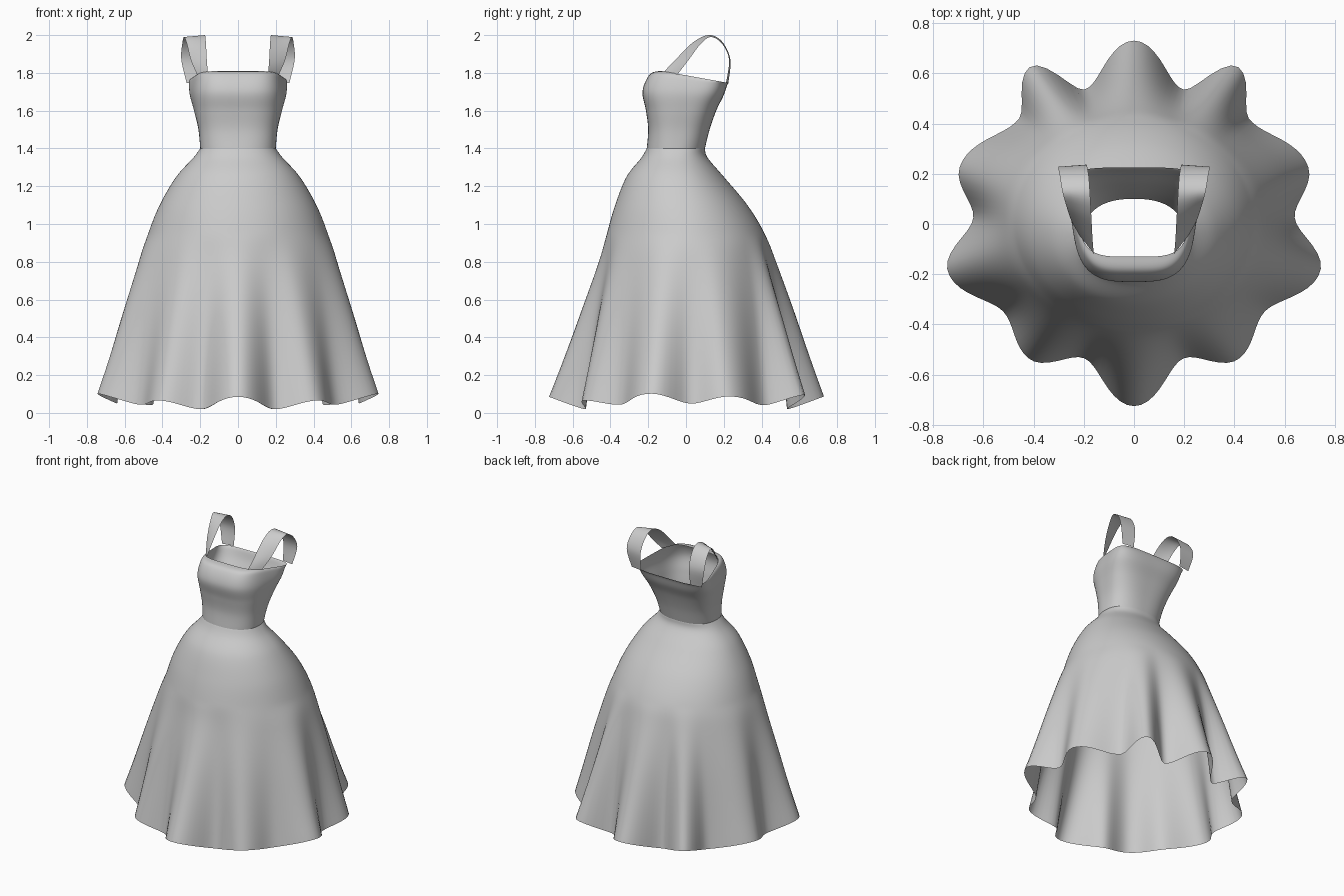
import bpy, bmesh, math

if "Cube" in bpy.data.objects:
    bpy.data.objects.remove(bpy.data.objects["Cube"])

SEG = 160


def spline(keys, steps):
    """Catmull-Rom through a list of equal-length tuples."""
    out = []
    for i in range(len(keys) - 1):
        p0, p1 = keys[max(i - 1, 0)], keys[i]
        p2, p3 = keys[i + 1], keys[min(i + 2, len(keys) - 1)]
        for j in range(steps):
            t = j / steps
            out.append(tuple(
                0.5 * (2 * b + (c - a) * t + (2 * a - 5 * b + 4 * c - d) * t * t
                       + (3 * b - a - 3 * c + d) * t ** 3)
                for a, b, c, d in zip(p0, p1, p2, p3)))
    return out + [keys[-1]]


def loft(name, rows, closed):
    """Skin consecutive rows of points into one smooth sheet."""
    bm = bmesh.new()
    grid = [[bm.verts.new(p) for p in row] for row in rows]
    n = len(rows[0])
    for a, b in zip(grid, grid[1:]):
        for i in range(n if closed else n - 1):
            k = (i + 1) % n
            bm.faces.new((a[i], a[k], b[k], b[i]))
    bmesh.ops.recalc_face_normals(bm, faces=bm.faces)
    for f in bm.faces:
        f.smooth = True
    me = bpy.data.meshes.new(name)
    bm.to_mesh(me)
    bm.free()
    ob = bpy.data.objects.new(name, me)
    bpy.context.collection.objects.link(ob)
    return ob


# Hem fold crests and hollows: angle from the front, radius
FOLDS = [(0, .725), (20.5, .57), (38, .68), (55, .625), (76, .765), (92.5, .64),
         (108, .73), (132, .62), (146.5, .75), (160, .57), (180, .73)]


def fold(theta):
    d = abs(math.degrees(theta))
    for (a, ra), (b, rb) in zip(FOLDS, FOLDS[1:]):
        if d <= b + 1e-6:
            t = (d - a) / (b - a)
            return ra + (rb - ra) * (1 - math.cos(math.pi * t)) / 2 - .63
    return .1


def ring(z, a, yf, yb, cy, n, taper, tilt):
    """One cross-section: superellipse with back flare, tilt and skirt folds."""
    s = min(max((.95 - z) / .9, 0), 1)
    pts = []
    for i in range(SEG):
        th = -math.pi + 2 * math.pi * i / SEG
        sx, cs = math.sin(th), math.cos(th)
        b = cy - yf if cs > 0 else yb - cy
        r = (abs(sx / a) ** n + abs(cs / b) ** n) ** (-1 / n)
        f = fold(th)
        r += f * s ** 1.2
        x, y = r * sx, cy - r * cs
        x *= 1 + taper * (y - cy)
        pts.append((x, y, z - tilt * y + .42 * f * s ** 3))
    return pts


# z, half width, front y, back y, centre y, squareness, taper, tilt
BODICE = [
    (1.787, .235, -.130, .225, .04, 4.5, 1.1, .18),
    (1.765, .242, -.190, .217, .02, 4.0, .9, .15),
    (1.690, .247, -.230, .198, .00, 3.4, .6, .06),
    (1.600, .230, -.212, .160, -.02, 3.0, .4, 0),
    (1.500, .209, -.200, .125, -.04, 2.7, .2, 0),
    (1.400, .200, -.208, .100, -.05, 2.4, 0, 0),
]
SKIRT = [
    BODICE[-1],
    (1.350, .237, -.237, .115, -.05, 2.2, 0, 0),
    (1.250, .327, -.315, .200, -.04, 2.1, 0, 0),
    (1.100, .415, -.375, .325, -.02, 2.05, 0, 0),
    (.950, .475, -.418, .415, 0, 2, 0, 0),
    (.800, .520, -.450, .465, 0, 2, 0, 0),
    (.500, .575, -.525, .540, 0, 2, 0, 0),
    (.045, .630, -.630, .630, 0, 2, 0, 0),
]

# Bodice and folded skirt
loft("bodice", [ring(*k) for k in spline(BODICE, 7)], True)
loft("skirt", [ring(*k) for k in spline(SKIRT, 8)], True)

# Shoulder straps: inner edge xyz, outer edge xyz, front to back
STRAP = [
    (.160, -.118, 1.805, .217, -.045, 1.792),
    (.165, -.060, 1.865, .250, .015, 1.870),
    (.170, .035, 1.960, .270, .075, 1.950),
    (.175, .120, 2.000, .285, .130, 1.990),
    (.180, .190, 1.967, .295, .190, 1.955),
    (.188, .235, 1.870, .300, .228, 1.870),
    (.190, .224, 1.747, .272, .212, 1.747),
]
for side, name in ((1, "strap_left"), (-1, "strap_right")):
    rows = []
    for k in spline(STRAP, 6):
        p, q = k[:3], k[3:]
        row = [[p[c] + (q[c] - p[c]) * t / 4 for c in range(3)] for t in range(5)]
        rows.append([(side * x, y, z) for x, y, z in row])
    loft(name, rows, False)
